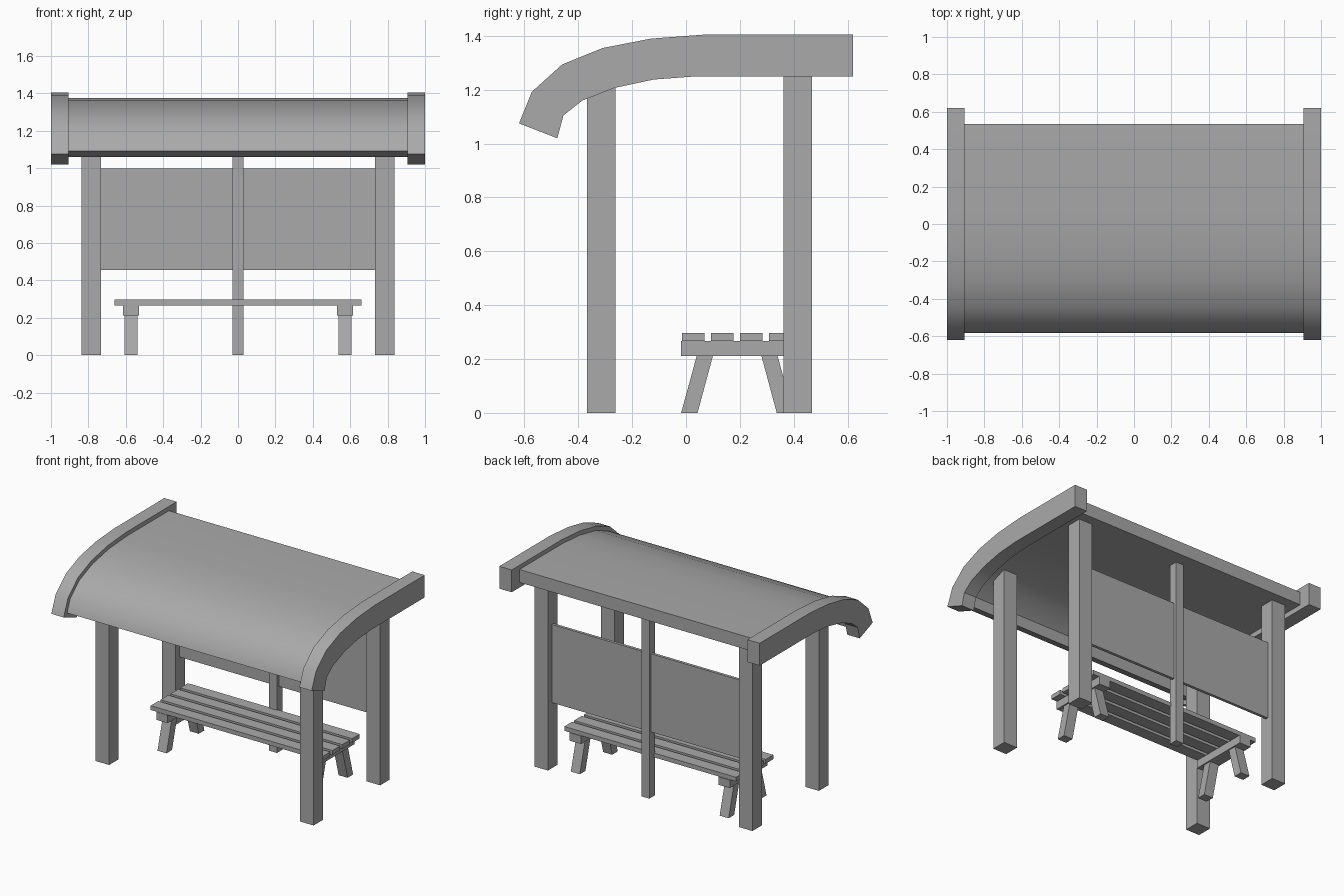
import bpy, bmesh, math

cube = bpy.data.objects.get("Cube")
if cube:
    bpy.data.objects.remove(cube, do_unlink=True)

grey = bpy.data.materials.new("plain grey")
grey.use_nodes = True
grey.diffuse_color = (0.4, 0.4, 0.4, 1)
grey.node_tree.nodes["Principled BSDF"].inputs["Base Color"].default_value = (0.4, 0.4, 0.4, 1)


def extrude_profile(name, profile, x0, x1, smooth=False):
    """Solid made by sweeping a (y, z) outline from x0 to x1."""
    bm = bmesh.new()
    face = bm.faces.new([bm.verts.new((x0, y, z)) for y, z in profile])
    swept = bmesh.ops.extrude_face_region(bm, geom=[face])
    verts = [v for v in swept["geom"] if isinstance(v, bmesh.types.BMVert)]
    bmesh.ops.translate(bm, verts=verts, vec=(x1 - x0, 0, 0))
    bmesh.ops.recalc_face_normals(bm, faces=bm.faces)
    mesh = bpy.data.meshes.new(name)
    bm.to_mesh(mesh)
    bm.free()
    mesh.materials.append(grey)
    obj = bpy.data.objects.new(name, mesh)
    bpy.context.collection.objects.link(obj)
    if smooth:
        bpy.ops.object.select_all(action="DESELECT")
        obj.select_set(True)
        bpy.context.view_layer.objects.active = obj
        bpy.ops.object.shade_smooth_by_angle(angle=math.radians(30))
    return obj


def box(name, x, y, z):
    return extrude_profile(name, [(y[0], z[0]), (y[1], z[0]), (y[1], z[1]), (y[0], z[1])], *x)


def both_sides(name, profile, x0, x1, smooth=False):
    extrude_profile("left_" + name, profile, x0, x1, smooth)
    extrude_profile("right_" + name, profile, -x1, -x0, smooth)


def rect(y0, y1, z0, z1):
    return [(y0, z0), (y1, z0), (y1, z1), (y0, z1)]


# Curved roof beams at both ends
outer = [(-0.62, 1.075), (-0.573, 1.192), (-0.46, 1.294), (-0.31, 1.355),
         (-0.13, 1.39), (0.07, 1.405), (0.62, 1.405)]
inner = [(-0.478, 1.02), (-0.455, 1.105), (-0.385, 1.16), (-0.265, 1.207),
         (-0.12, 1.238), (0.04, 1.25), (0.62, 1.25)]
both_sides("roof_beam", outer + inner[::-1], 0.905, 1.0, True)


# Roof sheet running between the beams, set inside their depth
def layer(t):
    pts = [(a[0] + (b[0] - a[0]) * t, a[1] + (b[1] - a[1]) * t) for a, b in zip(outer, inner)]
    pts[0] = (pts[0][0] + 0.011, pts[0][1] + 0.027)
    pts[-1] = (0.535, pts[-1][1])
    return pts


extrude_profile("roof_sheet", layer(0.19) + layer(0.77)[::-1], -0.905, 0.905, True)

# Posts
both_sides("front_post", rect(-0.367, -0.262, 0, 1.26), 0.733, 0.838)
both_sides("back_post", rect(0.363, 0.468, 0, 1.3), 0.733, 0.838)
box("middle_post", (-0.03, 0.03), (0.385, 0.445), (0, 1.3))

# Back wall panels
both_sides("back_panel", rect(0.405, 0.425, 0.455, 0.998), 0.03, 0.733)

# Bench slats
for i in range(4):
    y = -0.015 + 0.108 * i
    box(f"bench_slat_{i + 1}", (-0.66, 0.66), (y, y + 0.084), (0.267, 0.297))

# Bench supports with splayed legs
both_sides("bench_crossbar", rect(-0.018, 0.398, 0.212, 0.267), 0.528, 0.615)
leg = [(-0.018, 0), (0.043, 0), (0.1, 0.212), (0.04, 0.212)]
both_sides("bench_front_leg", leg, 0.537, 0.606)
both_sides("bench_back_leg", [(0.38 - y, z) for y, z in leg], 0.537, 0.606)
